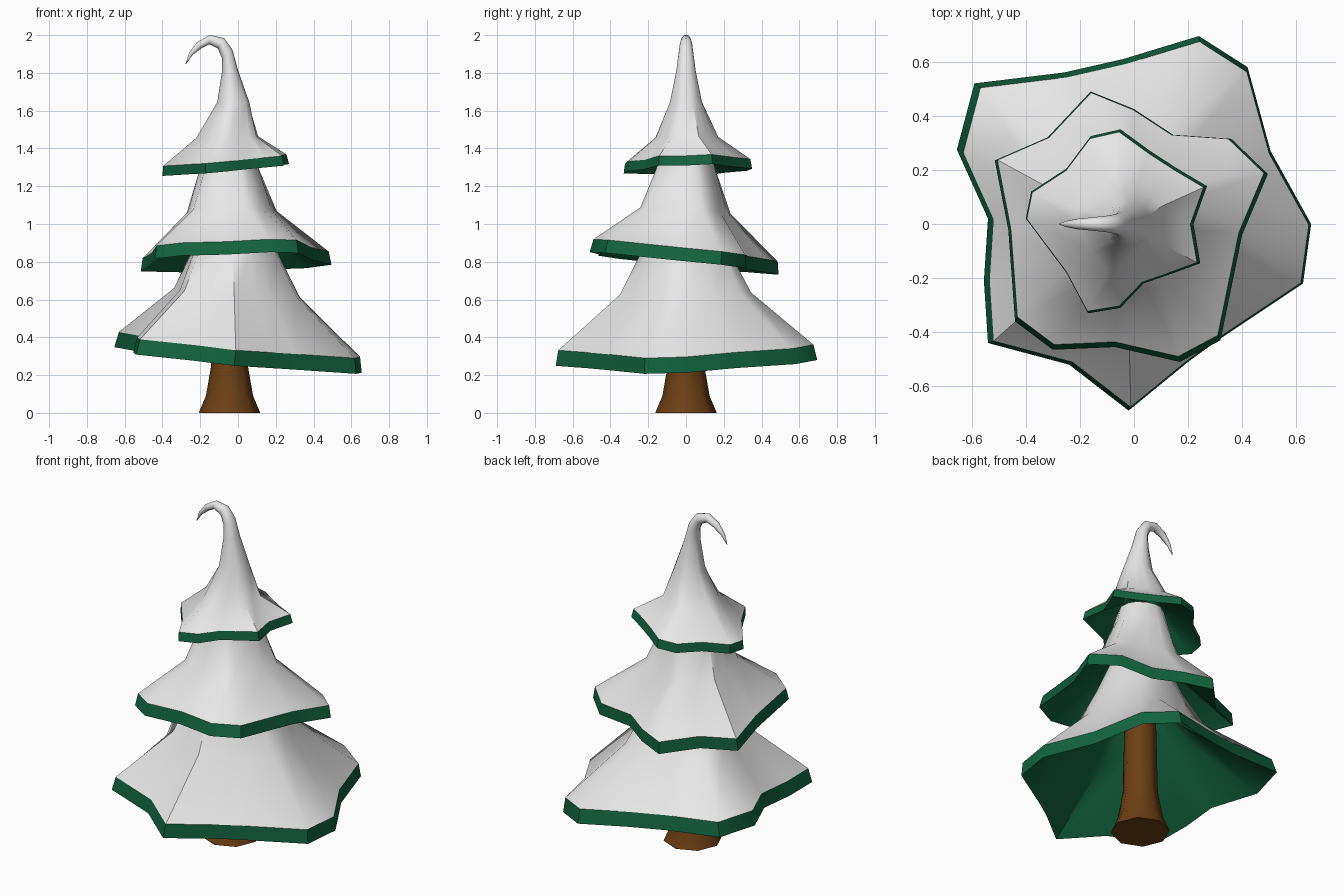
import bpy, bmesh, math
from mathutils import Vector

if "Cube" in bpy.data.objects:
    bpy.data.objects.remove(bpy.data.objects["Cube"])


def material(name, rgb):
    m = bpy.data.materials.new(name)
    m.diffuse_color = (*rgb, 1)
    m.use_nodes = True
    m.node_tree.nodes["Principled BSDF"].inputs["Base Color"].default_value = m.diffuse_color
    return m


SNOW = material("snow white", (0.8, 0.8, 0.8))
GREEN = material("pine green", (0.006, 0.125, 0.05))
BROWN = material("bark brown", (0.15, 0.05, 0.007))


def loft(name, rings, mats, mat_of_band, sharp_rings=()):
    """Skin a list of equal-length rings, capping both ends."""
    bm = bmesh.new()
    vr = [[bm.verts.new(p) for p in r] for r in rings]
    n = len(vr[0])
    for k in range(len(vr) - 1):
        for i in range(n):
            j = (i + 1) % n
            f = bm.faces.new((vr[k][i], vr[k][j], vr[k + 1][j], vr[k + 1][i]))
            f.material_index = mat_of_band(k)
    bm.faces.new(vr[0][::-1]).material_index = mat_of_band(0)
    bm.faces.new(vr[-1]).material_index = mat_of_band(len(vr) - 2)
    bmesh.ops.recalc_face_normals(bm, faces=bm.faces)
    for f in bm.faces:
        f.smooth = True
    for e in bm.edges:
        e.smooth = e.calc_face_angle(0) < math.radians(45)
    for k in sharp_rings:
        for i in range(n):
            e = bm.edges.get((vr[k][i], vr[k][(i + 1) % n]))
            e.smooth = False
    me = bpy.data.meshes.new(name)
    bm.to_mesh(me)
    bm.free()
    for m in mats:
        me.materials.append(m)
    ob = bpy.data.objects.new(name, me)
    bpy.context.collection.objects.link(ob)
    return ob


def tier(name, outline, plane, height, inner, outer, tip=()):
    """Lobed skirt: green underside and rim band, white top.
    inner/outer entries: (centre x, z, scale, roundness, tilt share)."""
    a, b, c = plane
    cx = (max(p[0] for p in outline) + min(p[0] for p in outline)) / 2
    mean = sum(math.hypot(x - cx, y) for x, y in outline) / len(outline)
    normal = Vector((-b, -c, 1)).normalized()

    def ring(x0, z, s, rnd, tilt):
        pts = []
        for x, y in outline:
            d = Vector((x - cx, y))
            d = d.lerp(d.normalized() * mean, rnd) * s
            pts.append(Vector((x0 + d.x, d.y, z + tilt * (b * d.x + c * d.y))))
        return pts

    rim = [Vector((x, y, a + b * x + c * y)) for x, y in outline]
    centre = Vector((cx, 0, a + b * cx))
    top = [centre + (p - centre) * 0.975 + normal * height for p in rim]
    rings = [ring(*r) for r in inner] + [rim, top] + [ring(*r) for r in outer]
    for x0, z, r, ky, deg in tip:            # bent circular tip sections
        u = Vector((math.cos(math.radians(deg)), 0, math.sin(math.radians(deg))))
        sec = []
        for x, y in outline:
            t = math.atan2(y, x - cx)
            sec.append(Vector((x0, 0, z)) + u * r * math.cos(t)
                       + Vector((0, r * ky * math.sin(t), 0)))
        rings.append(sec)
    k = len(inner)
    return loft(name, rings, [GREEN, SNOW], lambda i: int(i > k), (k, k + 1))


# Lowest branch tier
tier("bottom_tier",
     [(.655, 0), (.505, .27), (.42, .58), (.24, .695), (-.04, .61), (-.26, .56),
      (-.59, .52), (-.655, .275), (-.54, .02), (-.555, -.21), (-.54, -.44),
      (-.24, -.52), (-.02, -.69), (.2, -.51), (.31, -.43), (.625, -.22)],
     (.275, -.095, .04), .082,
     [(-.03, .86, .15, .9, 0), (-.02, .57, .46, .35, .7)],
     [(-.01, .635, .52, .35, .7), (-.02, .84, .37, .6, .4), (-.03, 1.02, .26, .8, 0)])

# Middle branch tier
tier("middle_tier",
     [(.495, .185), (.36, .315), (.145, .33), (0, .425), (-.16, .49), (-.32, .32),
      (-.515, .235), (-.465, -.02), (-.44, -.36), (-.3, -.465), (-.07, -.455),
      (.17, -.51), (.32, -.43), (.4, -.04)],
     (.79, .03, -.11), .07,
     [(-.04, 1.15, .25, .9, 0), (-.035, 1.0, .44, .35, .6)],
     [(-.035, 1.07, .49, .35, .6), (-.045, 1.29, .33, .7, .2), (-.045, 1.39, .27, .9, 0)])

# Top tier with the curled tip
tier("top_tier",
     [(.27, .14), (.16, .205), (.06, .27), (-.05, .35), (-.16, .325), (-.25, .205),
      (-.38, .12), (-.4, .02), (-.25, -.18), (-.17, -.33), (-.05, -.31),
      (.035, -.22), (.15, -.18), (.245, -.145), (.22, 0)],
     (1.29, .09, .02), .052,
     [(-.05, 1.5, .22, .9, 0), (-.055, 1.405, .44, .35, .4)],
     [(-.055, 1.46, .51, .4, .3)],
     [(-.025, 1.645, .085, 1, 0), (-.043, 1.81, .043, 1.2, 8), (-.057, 1.9, .036, 1.1, 40),
      (-.09, 1.957, .032, 1, 58), (-.15, 1.976, .025, 1, 88), (-.205, 1.946, .02, 1, 130),
      (-.25, 1.9, .011, 1, 145), (-.276, 1.848, .002, 1, 155)])

# Flared trunk
loft("trunk",
     [[(-.045 + r * math.cos(i * math.pi / 4), r * math.sin(i * math.pi / 4), z)
       for i in range(8)]
      for r, z in ((.163, 0), (.125, .09), (.097, .25), (.085, .8))],
     [BROWN], lambda i: 0)
